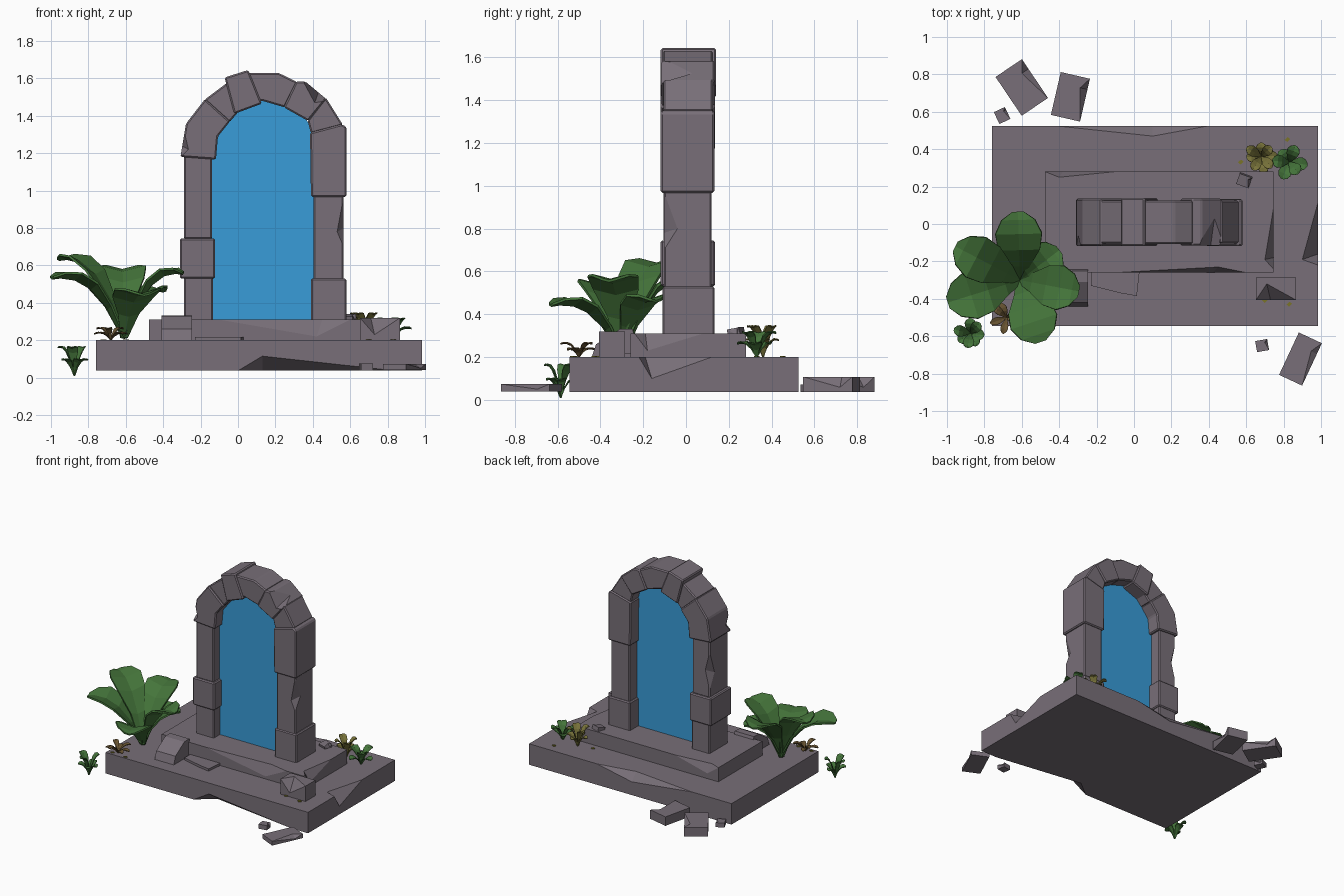
import bpy, bmesh, math, random
from mathutils import Vector, Matrix

if "Cube" in bpy.data.objects:
    bpy.data.objects.remove(bpy.data.objects["Cube"])

random.seed(4)


def material(name, r, g, b):
    m = bpy.data.materials.new(name)
    m.diffuse_color = [((c / 255 + 0.055) / 1.055) ** 2.4 for c in (r, g, b)] + [1]
    m.use_nodes = True
    m.node_tree.nodes["Principled BSDF"].inputs["Base Color"].default_value = m.diffuse_color
    return m


STONE = material("grey_stone", 120, 111, 120)
WATER = material("portal_blue", 56, 156, 216)
GREEN = material("leaf_green", 68, 116, 58)
OLIVE = material("olive_leaf", 120, 115, 58)
BROWN = material("brown_leaf", 104, 84, 50)
MOSS = material("moss_yellow", 122, 116, 40)


def finish(name, bm, mat):
    bmesh.ops.recalc_face_normals(bm, faces=bm.faces)
    me = bpy.data.meshes.new(name)
    bm.to_mesh(me)
    bm.free()
    me.materials.append(mat)
    ob = bpy.data.objects.new(name, me)
    bpy.context.collection.objects.link(ob)
    return ob


def apply_modifier(ob, mod):
    bpy.context.view_layer.objects.active = ob
    bpy.ops.object.modifier_apply(modifier=mod.name)


def prism(name, pts, axis, lo, hi, mat=STONE, bevel=0):
    """Extrude a 2D outline along axis 'x', 'y' or 'z'."""
    put = {"x": lambda p, d: (d, p[0], p[1]),
           "y": lambda p, d: (p[0], d, p[1]),
           "z": lambda p, d: (p[0], p[1], d)}[axis]
    bm = bmesh.new()
    a = [bm.verts.new(put(p, lo)) for p in pts]
    b = [bm.verts.new(put(p, hi)) for p in pts]
    bm.faces.new(a)
    bm.faces.new(b[::-1])
    for i in range(len(pts)):
        j = (i + 1) % len(pts)
        bm.faces.new((a[i], b[i], b[j], a[j]))
    if bevel:
        bmesh.ops.recalc_face_normals(bm, faces=bm.faces)
        bmesh.ops.bevel(bm, geom=bm.edges[:], offset=bevel, segments=1, affect="EDGES")
    return finish(name, bm, mat)


def rect(x0, x1, y0, y1):
    return [(x0, y0), (x1, y0), (x1, y1), (x0, y1)]


def chip(ob, e0, e1, a, b):
    """Break an edge between e0 and e1; a and b are the chip's deepest points on both faces."""
    pts = [Vector(p) for p in (e0, e1, a, b)]
    mid = (pts[2] + pts[3]) / 2
    bm = bmesh.new()
    v = [bm.verts.new(mid + (p - mid) * 1.15) for p in pts]
    for f in ((0, 1, 2), (0, 1, 3), (0, 2, 3), (1, 2, 3)):
        bm.faces.new([v[i] for i in f])
    cutter = finish("chip_cutter", bm, STONE)
    cutter.hide_render = True
    mod = ob.modifiers.new("chip", "BOOLEAN")
    mod.operation, mod.solver, mod.object = "DIFFERENCE", "EXACT", cutter
    apply_modifier(ob, mod)
    bpy.data.objects.remove(cutter)


# base slab and step
base = prism("base_slab", rect(-.76, .985, -.545, .525), "z", .037, .2)
chip(base, (0, -.545, .037), (.84, -.545, .037), (.13, -.545, .115), (.13, -.44, .037))
chip(base, (-.42, .525, .2), (.4, .525, .2), (.1, .47, .2), (.1, .525, .14))
chip(base, (.985, .12, .2), (.985, -.22, .2), (.9, -.19, .2), (.985, -.16, .1))
step = prism("step_slab", rect(-.475, .745, -.26, .28), "z", .195, .31)
chip(step, (-.1, -.26, .31), (.6, -.26, .31), (.45, -.23, .31), (.42, -.26, .22))
chip(step, (.745, .08, .31), (.745, -.24, .31), (.7, -.19, .31), (.745, -.18, .23))
chip(step, (-.475, .28, .31), (-.1, .28, .31), (-.4, .25, .31), (-.38, .28, .24))

# arch stones: front outline (x, z), then y range
stones = [
    ("left_foot_stone", rect(-.29, -.135, .3, .54), -.105, .125),
    ("left_wide_stone", rect(-.31, -.123, .53, .745), -.118, .135),
    ("left_pillar", rect(-.288, -.138, .74, 1.19), -.105, .12),
    ("left_spring_stone", [(-.308, 1.18), (-.118, 1.166), (-.107, 1.29), (-.043, 1.37), (-.176, 1.49), (-.278, 1.358)], -.118, .135),
    ("left_arch_stone", [(-.18, 1.485), (-.06, 1.575), (.01, 1.43), (-.046, 1.365)], -.105, .125),
    ("upper_left_stone", [(-.072, 1.605), (.055, 1.645), (.128, 1.465), (-.02, 1.41)], -.118, .14),
    ("crown_stone", [(.03, 1.63), (.215, 1.63), (.318, 1.58), (.25, 1.445), (.13, 1.48), (.1, 1.48)], -.108, .125),
    ("upper_right_stone", [(.31, 1.583), (.36, 1.583), (.472, 1.49), (.375, 1.372), (.245, 1.445)], -.115, .135),
    ("right_arch_stone", [(.468, 1.5), (.562, 1.35), (.39, 1.305), (.372, 1.375)], -.105, .125),
    ("right_spring_stone", [(.39, .967), (.58, .967), (.58, 1.34), (.555, 1.355), (.385, 1.31)], -.118, .132),
    ("right_pillar", rect(.403, .565, .52, .975), -.103, .12),
    ("right_foot_stone", rect(.39, .58, .3, .53), -.11, .133)]
made = {n: prism(n, p, "y", a, b, STONE, .008) for n, p, a, b in stones}
chip(made["upper_right_stone"], (.34, -.115, 1.6), (.48, -.115, 1.482), (.41, -.115, 1.47), (.43, .03, 1.525))
chip(made["right_pillar"], (.565, -.103, .97), (.565, -.103, .7), (.53, -.103, .78), (.565, -.04, .8))
chip(made["left_spring_stone"], (-.308, -.118, 1.18), (-.288, -.118, 1.32), (-.265, -.118, 1.22), (-.3, -.06, 1.24))
chip(made["left_pillar"], (-.288, .12, .8), (-.288, .12, 1.1), (-.25, .12, .95), (-.288, .06, .92))

# portal sheet
prism("portal", [(-.15, .305), (.41, .305), (.41, 1.3), (.36, 1.39), (.25, 1.46), (.13, 1.482),
                 (.02, 1.46), (-.06, 1.38), (-.13, 1.28), (-.15, 1.18)], "y", -.03, .03, WATER)

# fallen blocks on the base
prism("leaning_block", [(-.44, .2), (-.42, .26), (-.31, .33), (-.25, .332), (-.21, .2)], "x", -.41, -.245)
prism("flat_shard", [(-.23, -.25), (.03, -.25), (.015, -.385), (-.07, -.37), (-.23, -.33)], "z", .195, .218)
block = prism("fallen_block", rect(.652, .867, -.407, -.285), "z", .195, .32)
chip(block, (.652, -.407, .32), (.867, -.407, .32), (.71, -.32, .32), (.73, -.407, .23))


def slab(name, x, y, z, w, d, h, turn, tilt=0):
    ob = prism(name, rect(-w / 2, w / 2, -d / 2, d / 2), "z", -h / 2, h / 2)
    chip(ob, (w / 2, -d / 2, h / 2), (w / 2, d / 2, h / 2), (w / 4, d / 4, h / 2), (w / 2, d / 4, -h / 5))
    ob.data.transform(Matrix.Translation((x, y, z)) @ Matrix.Rotation(math.radians(turn), 4, "Z")
                      @ Matrix.Rotation(math.radians(tilt), 4, "X"))


# loose rubble
slab("pebble_on_step", .59, .235, .31, .07, .06, .05, -20, 12)
slab("front_rubble", .89, -.722, .057, .136, .25, .034, -25)
slab("front_pebble", .685, -.65, .057, .065, .06, .036, 10)
slab("back_rubble_left", -.60, .73, .073, .17, .25, .07, 34)
slab("back_rubble_right", -.34, .68, .073, .16, .235, .07, -13)
slab("back_pebble", -.705, .58, .055, .065, .07, .035, 25)


def leaf(bm, root, tip, half, rise):
    """Folded leaf along a curve from root to tip."""
    root, tip = Vector(root), Vector(tip)
    ctrl = root.lerp(tip, .4)
    ctrl.z = tip.z + rise
    out = tip - root
    side = Vector((-out.y, out.x, 0)).normalized()
    rows = []
    for t, w in ((0, .15), (.25, .45), (.5, .9), (.72, 1), (.9, .72), (1, .25)):
        p = root * (1 - t) ** 2 + ctrl * 2 * t * (1 - t) + tip * t * t
        lift = Vector((0, 0, half * w * .25))
        rows.append([bm.verts.new(p + side * half * w * s + lift * abs(s)) for s in (-1, 0, 1)])
    for a, b in zip(rows, rows[1:]):
        for i in (0, 1):
            bm.faces.new((a[i], a[i + 1], b[i + 1], b[i]))


def leaves_object(name, bm, mat, thick):
    ob = finish(name, bm, mat)
    mod = ob.modifiers.new("thickness", "SOLIDIFY")
    mod.thickness, mod.offset = thick, 0
    apply_modifier(ob, mod)


# large broad-leaved plant
bm = bmesh.new()
for tip, half in (((-.62, .065, .57), .125), ((-.955, -.12, .63), .12), ((-.995, -.42, .53), .13),
                  ((-.295, -.36, .555), .12), ((-.5, -.63, .44), .13), ((-.40, -.14, .46), .11)):
    leaf(bm, (-.61, -.3, .21), tip, half, .05)
leaves_object("large_plant", bm, GREEN, .012)


def small_plant(name, x, y, z, radius, height, count, half, mat):
    bm = bmesh.new()
    for i in range(count):
        a = math.tau * i / count + random.uniform(-.25, .25)
        r = radius * random.uniform(.8, 1.05)
        h = height * (1 if i % 2 else .55)
        leaf(bm, (x, y, z), (x + r * math.cos(a), y + r * math.sin(a), z + h), half, .02)
    leaves_object(name, bm, mat, .005)


# small plants
small_plant("ground_plant", -.875, -.585, .01, .09, .15, 7, .03, GREEN)
small_plant("back_green_plant", .83, .33, .2, .095, .11, 6, .035, GREEN)
small_plant("back_olive_plant", .68, .36, .2, .09, .14, 8, .028, OLIVE)
small_plant("brown_plant", -.68, -.5, .2, .1, .06, 7, .02, BROWN)

# moss specks
for i, (x, y) in enumerate(((.70, -.41), (.83, -.43), (-.72, -.52), (.82, .45), (.57, .33), (-.6, -.53))):
    prism(f"moss_speck_{i}", [(x - .015, y), (x, y - .012), (x + .016, y + .004), (x + .002, y + .014)],
          "z", .198, .205, MOSS)
